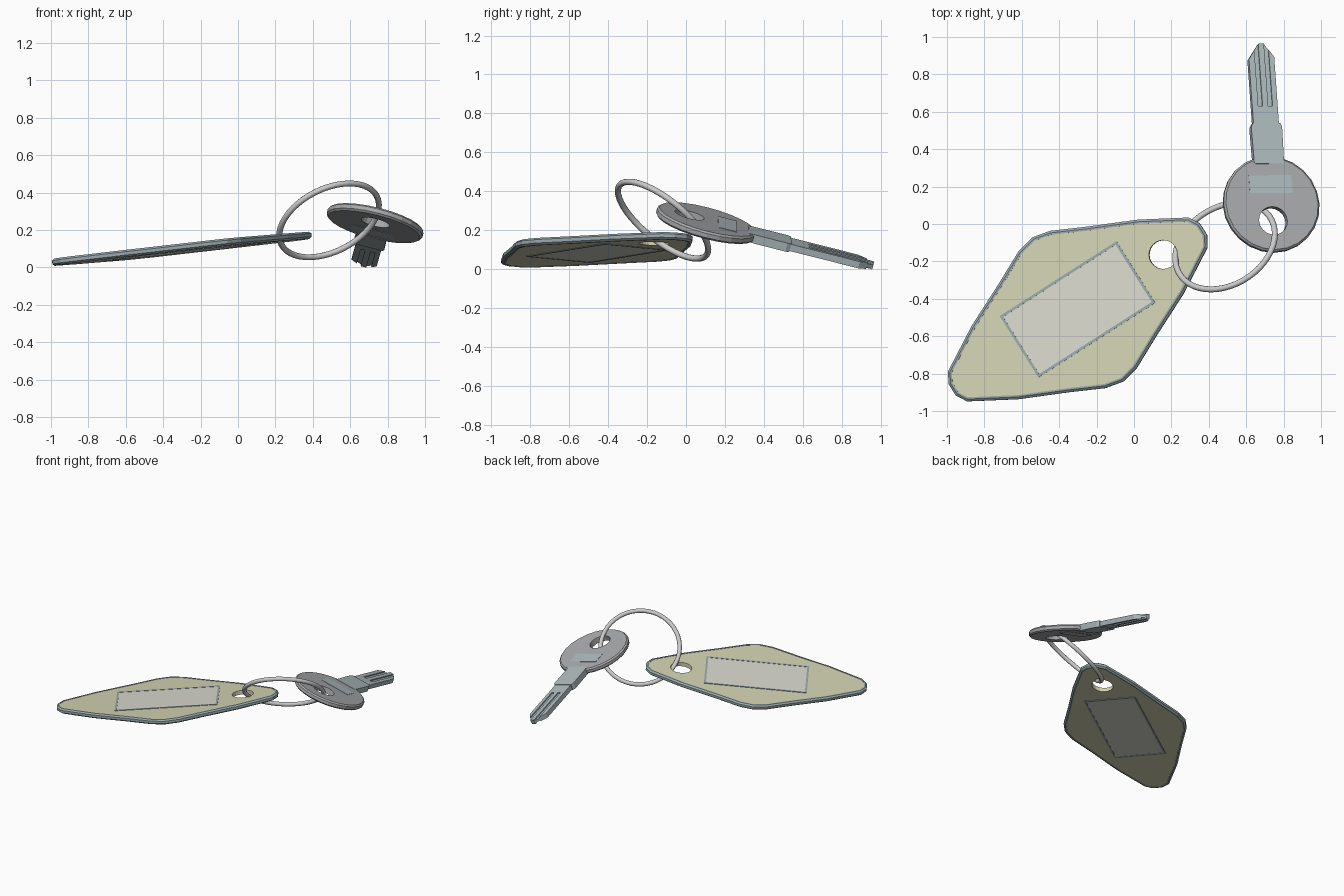
import bpy, bmesh, math
from mathutils import Vector, Matrix

if "Cube" in bpy.data.objects:
    bpy.data.objects.remove(bpy.data.objects["Cube"])


def frame(origin, along, normal):
    """Local frame: X follows 'along' in the plane, Z is the normal."""
    z = Vector(normal).normalized()
    x = Vector(along)
    x = (x - z * x.dot(z)).normalized()
    m = Matrix((x, z.cross(x), z)).transposed().to_4x4()
    m.translation = origin
    return m


def material(name, rgb):
    m = bpy.data.materials.new(name)
    m.diffuse_color = (*rgb, 1)
    m.use_nodes = True
    m.node_tree.nodes["Principled BSDF"].inputs["Base Color"].default_value = m.diffuse_color
    return m


def finish(name, bm, matrix, mat):
    bmesh.ops.recalc_face_normals(bm, faces=bm.faces)
    me = bpy.data.meshes.new(name)
    bm.to_mesh(me)
    bm.free()
    ob = bpy.data.objects.new(name, me)
    ob.matrix_world = matrix
    if mat:
        me.materials.append(mat)
    bpy.context.collection.objects.link(ob)
    return ob


def add_prism(bm, pts, z0, z1):
    lo = [bm.verts.new((x, y, z0)) for x, y in pts]
    hi = [bm.verts.new((x, y, z1)) for x, y in pts]
    bm.faces.new(lo[::-1])
    bm.faces.new(hi)
    for i in range(len(pts)):
        j = (i + 1) % len(pts)
        bm.faces.new((lo[i], lo[j], hi[j], hi[i]))


def prism(name, pts, half, matrix, mat=None):
    bm = bmesh.new()
    add_prism(bm, pts, -half, half)
    return finish(name, bm, matrix, mat)


def inset(pts, d):
    """Move a counter-clockwise outline inwards by d."""
    out = []
    for i, p in enumerate(pts):
        a, p, b = Vector(pts[i - 1]), Vector(p), Vector(pts[(i + 1) % len(pts)])
        e, f = (p - a).normalized(), (b - p).normalized()
        n, m = Vector((-e.y, e.x)), Vector((-f.y, f.x))
        out.append(tuple(p + (n + m) * d / (1 + n.dot(m))))
    return out


def border(name, pts, section, matrix, mat):
    """Closed strip around an outline; section = (inset, z) points."""
    bm = bmesh.new()
    rings = [[bm.verts.new((x, y, z)) for x, y in inset(pts, d)] for d, z in section]
    for k in range(len(rings)):
        r, s = rings[k - 1], rings[k]
        for i in range(len(pts)):
            j = (i + 1) % len(pts)
            bm.faces.new((r[i], r[j], s[j], s[i]))
    return finish(name, bm, matrix, mat)


def rect(cx, cy, w, h):
    return [(cx + sx * w / 2, cy + sy * h / 2)
            for sx, sy in ((-1, -1), (1, -1), (1, 1), (-1, 1))]


def circle(cx, cy, r, n):
    return [(cx + r * math.cos(2 * math.pi * i / n), cy + r * math.sin(2 * math.pi * i / n))
            for i in range(n)]


def cut(ob, cutter):
    mod = ob.modifiers.new("cut", 'BOOLEAN')
    mod.object = cutter
    mod.solver = 'EXACT'
    cutter.hide_render = True
    bpy.context.view_layer.objects.active = ob
    bpy.ops.object.modifier_apply(modifier=mod.name)
    bpy.data.objects.remove(cutter)


khaki = material("khaki", (0.66, 0.66, 0.46))
paper = material("paper", (0.70, 0.70, 0.63))
steel = material("steel", (0.42, 0.49, 0.51))
trim = material("trim", (0.33, 0.40, 0.42))
dark = material("dark_grey", (0.39, 0.40, 0.41))

# Tag: one quarter outline mirrored both ways
tag = frame((-0.30, -0.457, 0.1), (0.842, 0.539, 0.087), (-0.117, 0.022, 1))
quarter = [(.80, .037), (.766, .095), (.53, .232), (.28, .347), (.10, .435), (.0, .457)]
upper = quarter + [(-x, y) for x, y in quarter[-2::-1]]
outline = upper + [(x, -y) for x, y in upper[::-1] if y > 0]

body = prism("tag_body", inset(outline, .016), .016, tag, khaki)
cut(body, prism("hole_cutter", circle(.546, 0, .077, 24), .2, tag))
border("tag_rim", outline, [(.022, .019), (.012, .019), (0, .009),
                            (0, -.009), (.012, -.019), (.022, -.019)], tag, trim)

# Label and its frame, showing on both faces
label = rect(0, 0, .745, .39)
prism("label", inset(label, .01), .0175, tag, paper)
border("label_frame", label, [(.0, .0195), (.014, .0195), (.014, -.0195), (.0, -.0195)], tag, trim)

# Split ring linking tag and key
bpy.ops.mesh.primitive_torus_add(major_radius=.286, minor_radius=.016,
                                 major_segments=48, minor_segments=12)
ring = bpy.context.object
ring.name = "ring"
ring.matrix_world = frame((.487, -.118, .252), (1, 0, .5), (-.365, .586, .724))
bpy.ops.object.shade_smooth_by_angle(angle=math.radians(50))

# Key: local X runs from the head towards the tip
key = frame((.733, .104, .237), (-.07, 1, -.25), (.25, .27, 1))
head = prism("key_head", circle(0, 0, .264, 24), .021, key, dark)
bev = head.modifiers.new("edge", 'BEVEL')
bev.width, bev.segments, bev.limit_method = .01, 1, 'ANGLE'
bev.angle_limit = math.radians(40)
bpy.context.view_layer.objects.active = head
bpy.ops.object.modifier_apply(modifier="edge")
cut(head, prism("hole_cutter", circle(-.094, 0, .078, 20), .2, key))

# Metal panel showing through the head
prism("head_panel", rect(.107, 0, .098, .235), .023, key, steel)

# Shoulder and blade
prism("key_shoulder", [(.22, -.082), (.425, -.085), (.445, -.075),
                       (.445, .075), (.425, .085), (.22, .082)], .023, key, steel)
blade = prism("key_blade", [(.43, -.07), (.81, -.07), (.885, -.02),
                            (.885, .012), (.80, .07), (.43, .07)], .018, key, steel)

# Grooves along both faces of the blade
bm = bmesh.new()
for y in (-.03, .025):
    for s in (-1, 1):
        z0, z1 = sorted((s * .009, s * .05))
        add_prism(bm, rect(.77, y, .46, .024), z0, z1)
cut(blade, finish("groove_cutter", bm, key, None))
